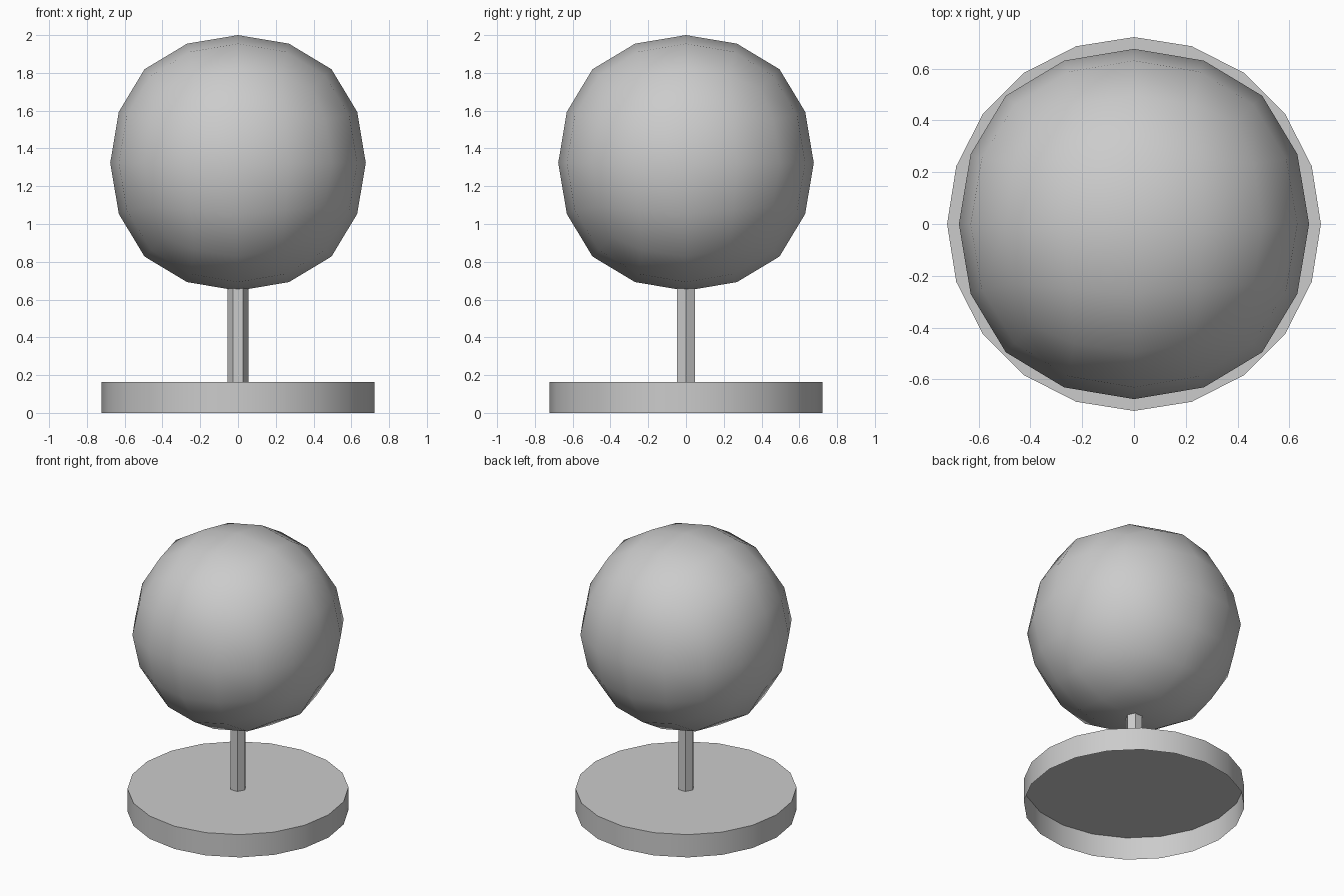
import bpy, bmesh, math

if "Cube" in bpy.data.objects:
    bpy.data.objects.remove(bpy.data.objects["Cube"])


def cylinder(name, sides, radius, z0, z1, turn=0.0):
    """Cylinder with an open bottom."""
    bpy.ops.mesh.primitive_cylinder_add(
        vertices=sides, radius=radius, depth=z1 - z0,
        location=(0, 0, (z0 + z1) / 2), rotation=(0, 0, turn))
    obj = bpy.context.object
    obj.name = name
    bm = bmesh.new()
    bm.from_mesh(obj.data)
    bottom = [f for f in bm.faces if f.normal.z < -0.9]
    bmesh.ops.delete(bm, geom=bottom, context='FACES_ONLY')
    bm.to_mesh(obj.data)
    bm.free()
    bpy.ops.object.shade_smooth_by_angle(angle=math.radians(30))
    return obj


# Round base plate, hollow underneath, and hexagonal stem (corners along x)
cylinder("base", 20, 0.722, 0.0, 0.164)
cylinder("stem", 6, 0.055, 0.164, 0.72, math.radians(90))

# Ball: a cube rounded by two levels of subdivision
radius = 0.6765
bpy.ops.mesh.primitive_cube_add(size=2 * radius / 0.8785,
                                location=(0, 0, 2 - radius))
ball = bpy.context.object
ball.name = "ball"
bpy.ops.object.shade_smooth()
sub = ball.modifiers.new("rounding", 'SUBSURF')
sub.levels = sub.render_levels = 2
sub.use_limit_surface = False
